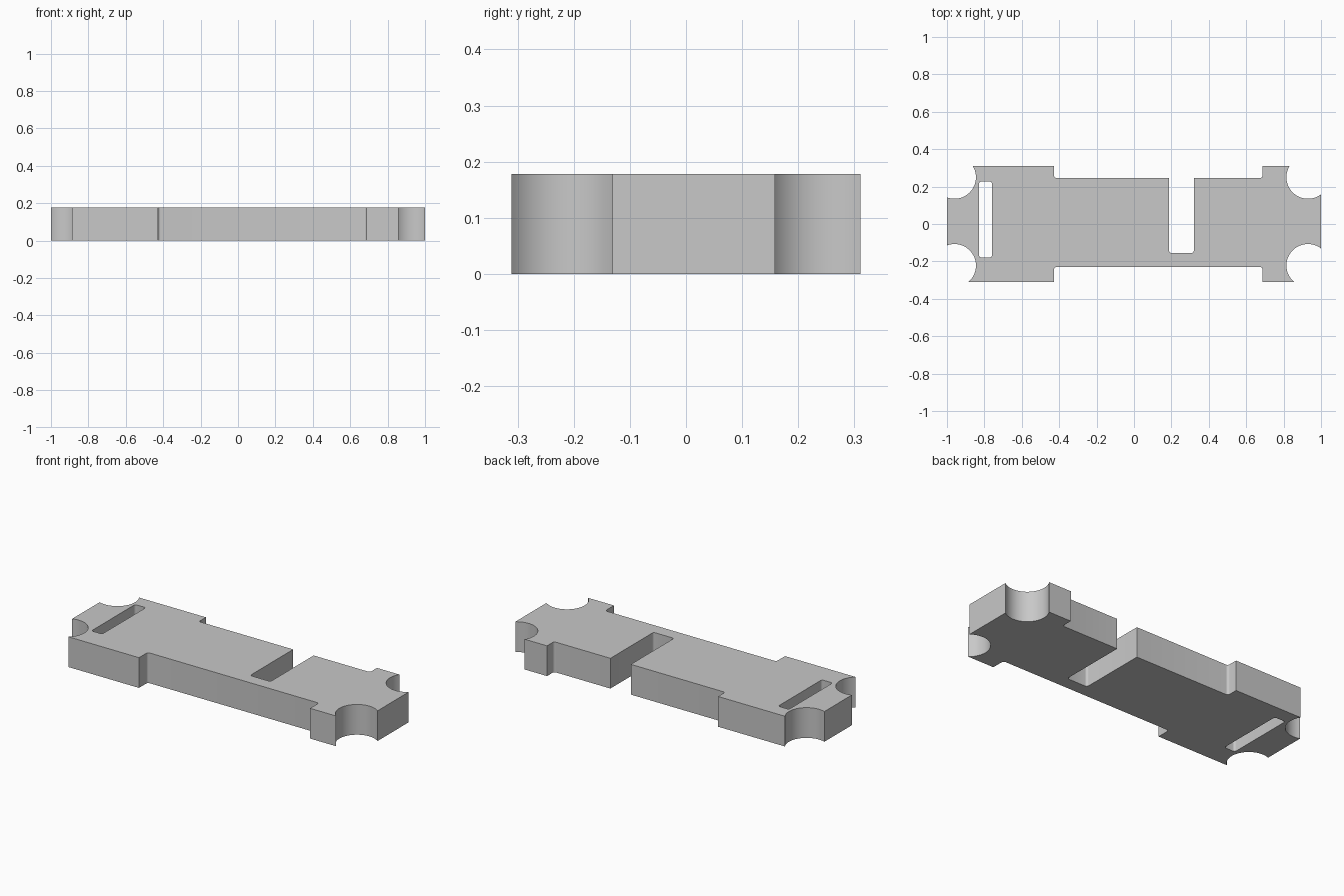
import bpy
import bmesh
from math import sin, cos, radians

cube = bpy.data.objects.get("Cube")
if cube:
    bpy.data.objects.remove(cube, do_unlink=True)

HEIGHT = 0.178
BITE = 0.115      # radius of the round corner cut-outs
FILLET = 0.013    # radius of the small inside corners


def arc(cx, cy, r, start, end, steps):
    """Points along a circular arc, angles in degrees."""
    angles = [radians(start + (end - start) * i / steps) for i in range(steps + 1)]
    return [(cx + r * cos(a), cy + r * sin(a)) for a in angles]


def bite(cx, cy, start, end):
    return arc(cx, cy, BITE, start, end, 32)


def fillet(x, y, sx, sy, start):
    """Rounded inside corner; sx, sy point from the corner into the gap."""
    return arc(x + sx * FILLET, y + sy * FILLET, FILLET, start, start - 90, 5)


# Plate outline, counter-clockwise from the left front corner
outline = bite(-0.96, -0.222, 110.4, -50.7)
outline += [(-0.427, -0.311)] + fillet(-0.427, -0.23, 1, -1, 180)
outline += fillet(0.687, -0.23, -1, -1, 90) + [(0.687, -0.311)]
outline += bite(0.93, -0.222, 230.7, 52.5)
outline += bite(0.93, 0.25, 307.5, 148)
outline += [(0.687, 0.311)] + fillet(0.687, 0.246, -1, 1, 0)

# Deep notch in the back edge
outline += [(0.32, 0.246)] + fillet(0.32, -0.155, -1, 1, 0)
outline += fillet(0.187, -0.155, 1, 1, 270) + [(0.187, 0.246)]
outline += fillet(-0.427, 0.246, 1, 1, 270) + [(-0.427, 0.311)]
outline += bite(-0.96, 0.25, 32, -110.4)

# Narrow slot through the left end
slot = fillet(-0.829, -0.179, 1, 1, 270) + fillet(-0.829, 0.227, 1, -1, 180)
slot += fillet(-0.759, 0.227, -1, -1, 90) + fillet(-0.759, -0.179, -1, 1, 0)

# Filled, extruded profile
curve = bpy.data.curves.new("plate_profile", "CURVE")
curve.dimensions = "2D"
curve.fill_mode = "BOTH"
curve.extrude = HEIGHT / 2
for loop in (outline, slot):
    spline = curve.splines.new("POLY")
    spline.points.add(len(loop) - 1)
    for point, (x, y) in zip(spline.points, loop):
        point.co = (x, y, 0, 1)
    spline.use_cyclic_u = True

plate = bpy.data.objects.new("notched_plate", curve)
bpy.context.collection.objects.link(plate)
bpy.ops.object.select_all(action="DESELECT")
plate.select_set(True)
bpy.context.view_layer.objects.active = plate
bpy.ops.object.convert(target="MESH")
plate = bpy.context.object

# Weld the caps to the walls and stand the plate on the ground
bm = bmesh.new()
bm.from_mesh(plate.data)
bmesh.ops.remove_doubles(bm, verts=bm.verts, dist=0.0002)
bmesh.ops.translate(bm, verts=bm.verts, vec=(0, 0, HEIGHT / 2))
bmesh.ops.recalc_face_normals(bm, faces=bm.faces)
bm.to_mesh(plate.data)
bm.free()
bpy.ops.object.shade_smooth_by_angle(angle=radians(30))

# Plain grey
grey = bpy.data.materials.new("light_grey")
grey.use_nodes = True
colour = (0.58, 0.58, 0.58, 1)
grey.diffuse_color = colour
grey.node_tree.nodes["Principled BSDF"].inputs["Base Color"].default_value = colour
plate.data.materials.clear()
plate.data.materials.append(grey)
